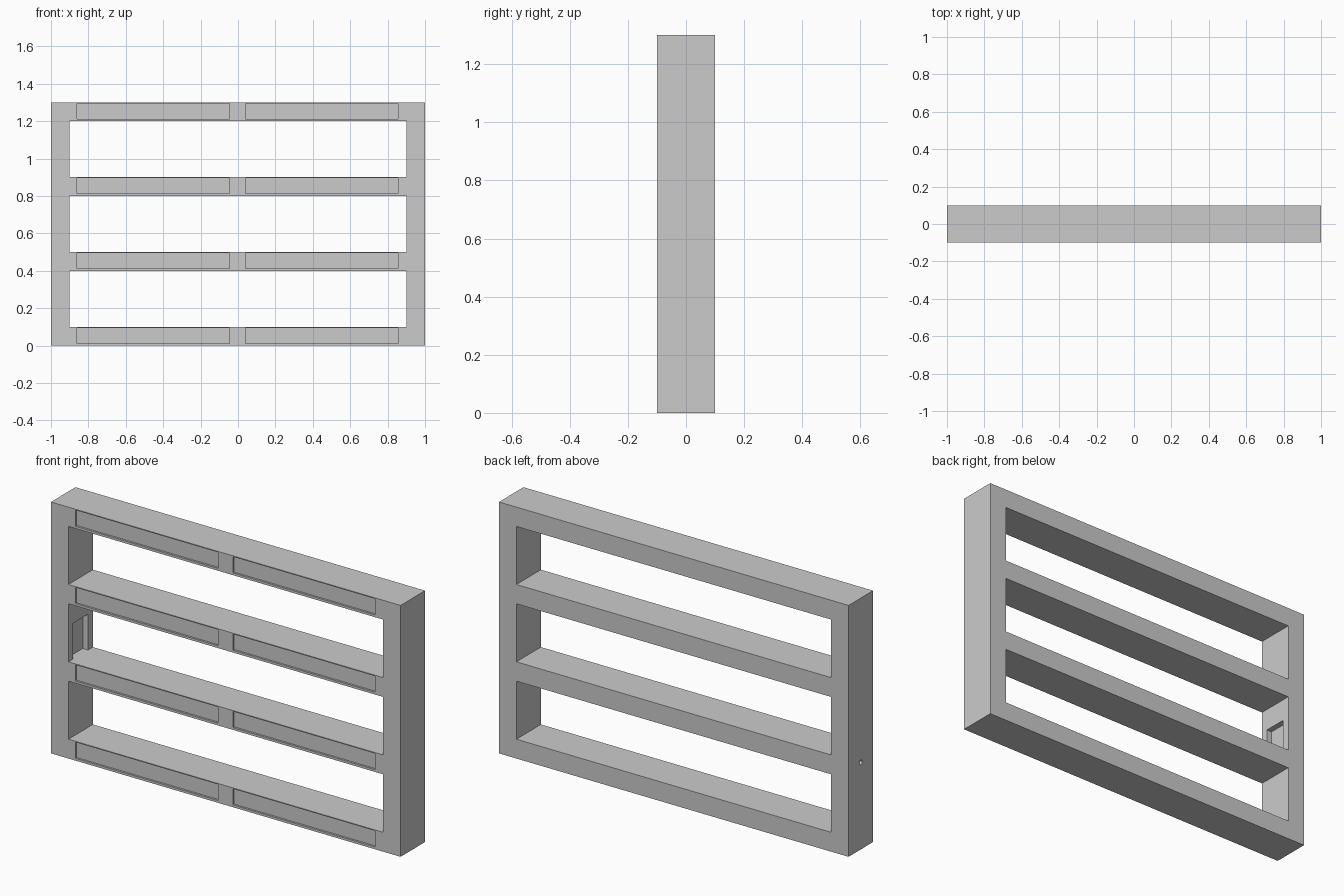
import bpy

if "Cube" in bpy.data.objects:
    bpy.data.objects.remove(bpy.data.objects["Cube"])


def box(name, x0, x1, y0, y1, z0, z1):
    bpy.ops.mesh.primitive_cube_add(
        size=1, location=((x0 + x1) / 2, (y0 + y1) / 2, (z0 + z1) / 2))
    ob = bpy.context.object
    ob.name = name
    ob.scale = (x1 - x0, y1 - y0, z1 - z0)
    bpy.ops.object.transform_apply(location=False, rotation=False, scale=True)
    return ob


def cut(target, cutter):
    mod = target.modifiers.new("cut", 'BOOLEAN')
    mod.operation = 'DIFFERENCE'
    mod.solver = 'EXACT'
    mod.object = cutter
    bpy.context.view_layer.objects.active = target
    bpy.ops.object.modifier_apply(modifier=mod.name)
    bpy.data.objects.remove(cutter, do_unlink=True)


# Slab with outer posts and four rails left after cutting the bays
frame = box("slatted_frame", -1, 1, -0.1, 0.1, 0, 1.3)
for z in (0.1, 0.5, 0.9):
    cut(frame, box("bay_cutter", -0.9, 0.9, -0.2, 0.2, z, z + 0.3))

# Two shallow recesses in the front of every rail
for i in range(4):
    z = 0.4 * i
    for x0, x1 in ((-0.86, -0.045), (0.04, 0.855)):
        cut(frame, box("recess_cutter", x0, x1, -0.2, -0.09, z + 0.012, z + 0.095))

# Pocket in the inner face of the left post
cut(frame, box("pocket_cutter", -0.93, -0.88, -0.063, 0.06, 0.5, 0.685))

# Small cable hole in the outer face of the left post
bpy.ops.mesh.primitive_cylinder_add(vertices=16, radius=0.012, depth=0.1,
                                    location=(-1, 0, 0.45), rotation=(0, 1.570796, 0))
cut(frame, bpy.context.object)
